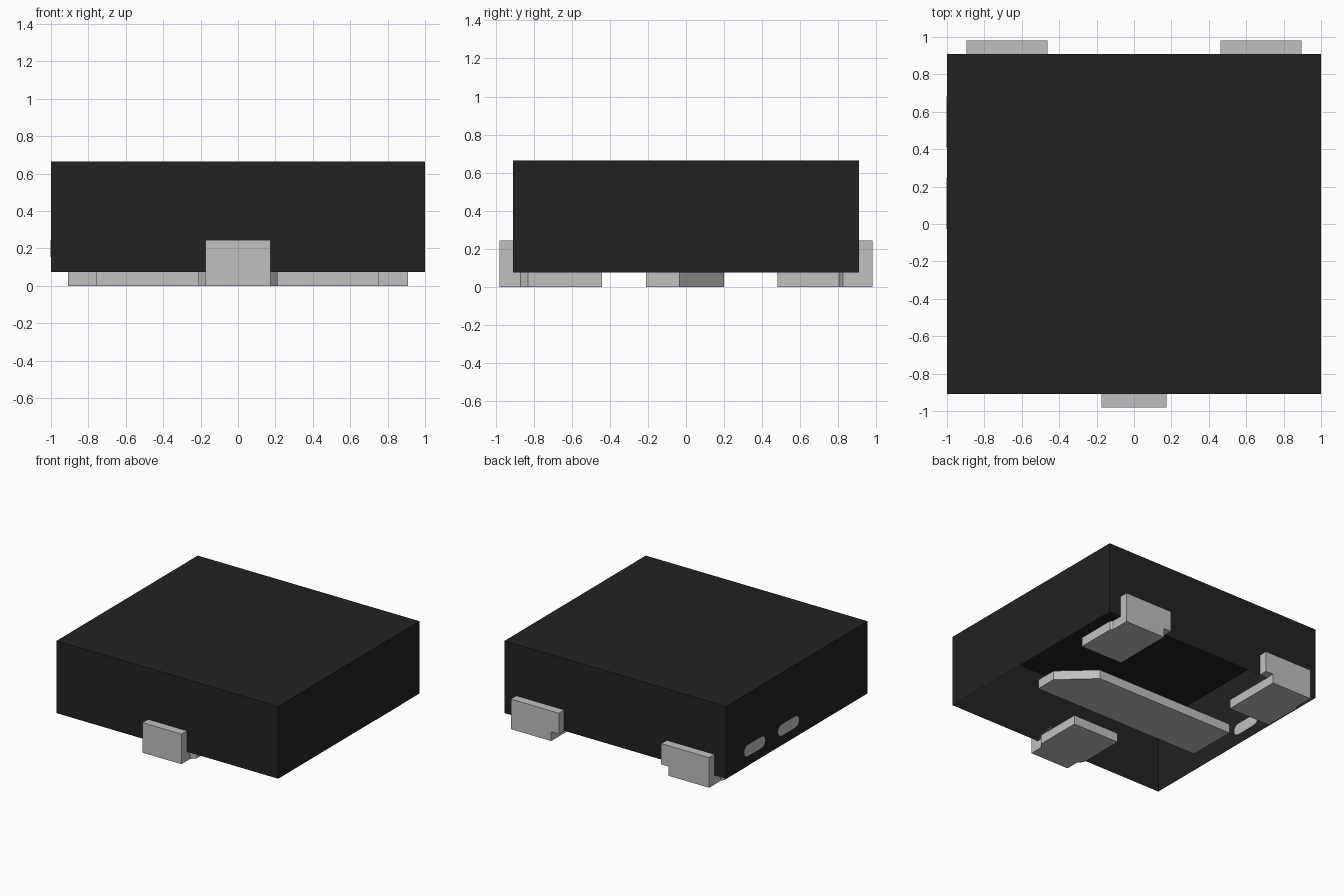
import bpy, bmesh, math

cube = bpy.data.objects.get("Cube")
if cube:
    bpy.data.objects.remove(cube, do_unlink=True)


def material(name, value):
    m = bpy.data.materials.new(name)
    m.use_nodes = True
    color = (value, value, value, 1)
    m.diffuse_color = color
    m.node_tree.nodes["Principled BSDF"].inputs["Base Color"].default_value = color
    return m


BLACK = material("black plastic", 0.016)
METAL = material("light grey metal", 0.53)


def finish(name, bm, mat):
    bmesh.ops.recalc_face_normals(bm, faces=bm.faces)
    mesh = bpy.data.meshes.new(name)
    bm.to_mesh(mesh)
    bm.free()
    mesh.materials.append(mat)
    ob = bpy.data.objects.new(name, mesh)
    bpy.context.collection.objects.link(ob)
    return ob


def prism(bm, points, offset):
    """Extrude a closed outline of 3D points along an offset."""
    face = bm.faces.new([bm.verts.new(p) for p in points])
    res = bmesh.ops.extrude_face_region(bm, geom=[face], use_keep_orig=True)
    verts = [v for v in res["geom"] if isinstance(v, bmesh.types.BMVert)]
    bmesh.ops.translate(bm, verts=verts, vec=offset)


def slab(bm, outline, z0, z1):
    prism(bm, [(x, y, z0) for x, y in outline], (0, 0, z1 - z0))


def rect(x0, x1, y0, y1):
    return [(x0, y0), (x1, y0), (x1, y1), (x0, y1)]


FOOT, TAB, BODY_TOP = 0.075, 0.245, 0.665
HALF_Y, OUT_Y = 0.91, 0.98

# Body: thin shell, open underneath
bm = bmesh.new()
slab(bm, rect(-1, 1, -HALF_Y, HALF_Y), FOOT, BODY_TOP)
bm.faces.ensure_lookup_table()
floor = [f for f in bm.faces if all(abs(v.co.z - FOOT) < 1e-4 for v in f.verts)]
bmesh.ops.delete(bm, geom=floor, context="FACES")
finish("body", bm, BLACK)

# Centre pad with one clipped corner
bm = bmesh.new()
slab(bm, [(-0.76, -0.21), (0.755, -0.21), (0.755, -0.035), (0.5, 0.2), (-0.76, 0.2)], 0, FOOT)
finish("centre_pad", bm, METAL)

# Front lead: foot that narrows to a neck, then an upright tab
bm = bmesh.new()
half = [(0.21, -0.44), (0.21, -0.83), (0.175, -0.87), (0.175, -OUT_Y)]
slab(bm, half + [(-x, y) for x, y in reversed(half)], 0, FOOT)
slab(bm, rect(-0.175, 0.175, -OUT_Y, -HALF_Y), FOOT, TAB)
finish("front_lead", bm, METAL)

# Back leads: mirrored pair, the tab overhanging the foot on its inner side
for side, name in ((1, "back_left_lead"), (-1, "back_right_lead")):
    bm = bmesh.new()
    foot = [(0.53, 0.48), (0.91, 0.48), (0.91, 0.805), (0.895, 0.825), (0.895, OUT_Y), (0.53, OUT_Y)]
    slab(bm, [(side * x, y) for x, y in foot], 0, FOOT)
    slab(bm, rect(side * 0.462, side * 0.895, HALF_Y, OUT_Y), FOOT, TAB)
    finish(name, bm, METAL)

# Tie bar ends: rounded plates set into the right wall
for i, y in enumerate((0.545, 0.11)):
    bm = bmesh.new()
    r, straight, outline = 0.046, 0.09, []
    for end in (0, 1):
        for k in range(7):
            a = math.pi * (end + k / 6) - math.pi / 2
            shift = straight if end == 0 else -straight
            outline.append((-1.002, y + shift + r * math.cos(a), 0.2 + r * math.sin(a)))
    prism(bm, outline, (0.005, 0, 0))
    finish("tie_bar_end_%d" % (i + 1), bm, METAL)
